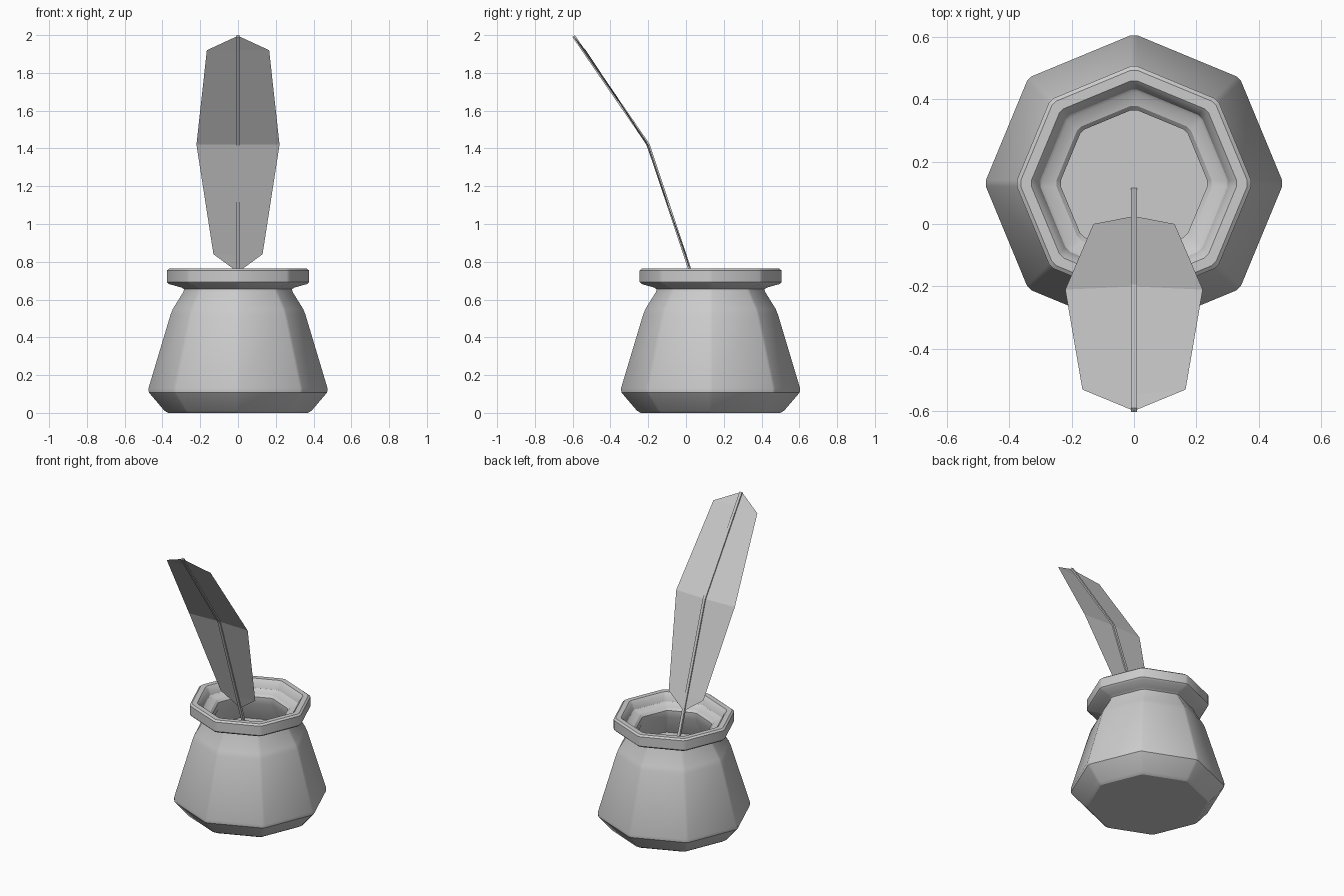
import bpy, bmesh, math
from mathutils import Vector

if "Cube" in bpy.data.objects:
    bpy.data.objects.remove(bpy.data.objects["Cube"])

SIDES = 8
CENTRE_Y = 0.13


def make_object(name, bm, smooth=False):
    bmesh.ops.recalc_face_normals(bm, faces=bm.faces)
    mesh = bpy.data.meshes.new(name)
    bm.to_mesh(mesh)
    bm.free()
    obj = bpy.data.objects.new(name, mesh)
    bpy.context.collection.objects.link(obj)
    if smooth:
        bpy.ops.object.select_all(action='DESELECT')
        obj.select_set(True)
        bpy.context.view_layer.objects.active = obj
        bpy.ops.object.shade_smooth_by_angle(angle=math.radians(30))
    return obj


def octagon_ring(bm, r, z, cut=0.011):
    """Octagon with each corner chamfered by a small cut."""
    r += cut * math.sin(math.pi / SIDES)
    pts = [Vector((r * math.cos(a), r * math.sin(a) + CENTRE_Y, z))
           for a in (2 * math.pi * i / SIDES for i in range(SIDES))]
    ring = []
    for i, p in enumerate(pts):
        for q in (pts[i - 1], pts[(i + 1) % SIDES]):
            ring.append(bm.verts.new(p + (q - p).normalized() * cut))
    return ring


def bridge(bm, a, b):
    n = len(a)
    for i in range(n):
        j = (i + 1) % n
        bm.faces.new((a[i], a[j], b[j], b[i]))


# Pot: outer wall, rim lip, then down the inside to the floor
profile = [
    (0.37, 0.0), (0.39, 0.012), (0.472, 0.108), (0.474, 0.13),
    (0.357, 0.52), (0.345, 0.55), (0.288, 0.642), (0.286, 0.655),
    (0.30, 0.664), (0.365, 0.682), (0.375, 0.692), (0.375, 0.755),
    (0.362, 0.765), (0.328, 0.765), (0.313, 0.75), (0.30, 0.712),
    (0.29, 0.704), (0.248, 0.694), (0.234, 0.68), (0.234, 0.635),
    (0.30, 0.52), (0.42, 0.13), (0.34, 0.05),
]
bm = bmesh.new()
rings = [octagon_ring(bm, r, z) for r, z in profile]
for a, b in zip(rings, rings[1:]):
    bridge(bm, a, b)
bm.faces.new(rings[0])
bm.faces.new(rings[-1])
make_object("ink_pot", bm, smooth=True)

# Ink surface inside the pot
bm = bmesh.new()
bm.faces.new(octagon_ring(bm, 0.305, 0.50))
ink = make_object("ink_surface", bm)

# Feather vane: rows of (half width, edge y, edge z, spine y, spine z)
rows = [(0.13, 0.0, 0.84, -0.005, 0.835),
        (0.22, -0.21, 1.42, -0.20, 1.42),
        (0.165, -0.53, 1.92, -0.545, 1.92)]
bm = bmesh.new()
bottom = bm.verts.new((0, 0.025, 0.745))
top = bm.verts.new((0, -0.598, 1.996))
spine = [bm.verts.new((0, r[3], r[4])) for r in rows]
for side in (-1, 1):
    edge = [bm.verts.new((side * r[0], r[1], r[2])) for r in rows]
    bm.faces.new((bottom, edge[0], spine[0]))
    for i in range(2):
        bm.faces.new((spine[i], edge[i], edge[i + 1], spine[i + 1]))
    bm.faces.new((spine[2], edge[2], top))
make_object("feather_vane", bm)

# Quill shaft: square bar following the spine
path = [(0.115, 0.475), (-0.20, 1.42), (-0.595, 1.995)]
normals = [(0.95, 0.32), (0.89, 0.45), (0.82, 0.57)]
bm = bmesh.new()
sections = []
for (y, z), (ny, nz) in zip(path, normals):
    sections.append([bm.verts.new((sx * 0.009, y + sn * 0.008 * ny, z + sn * 0.008 * nz))
                     for sx, sn in ((-1, -1), (1, -1), (1, 1), (-1, 1))])
for a, b in zip(sections, sections[1:]):
    bridge(bm, a, b)
bm.faces.new(sections[0])
bm.faces.new(sections[-1])
make_object("quill_shaft", bm)
